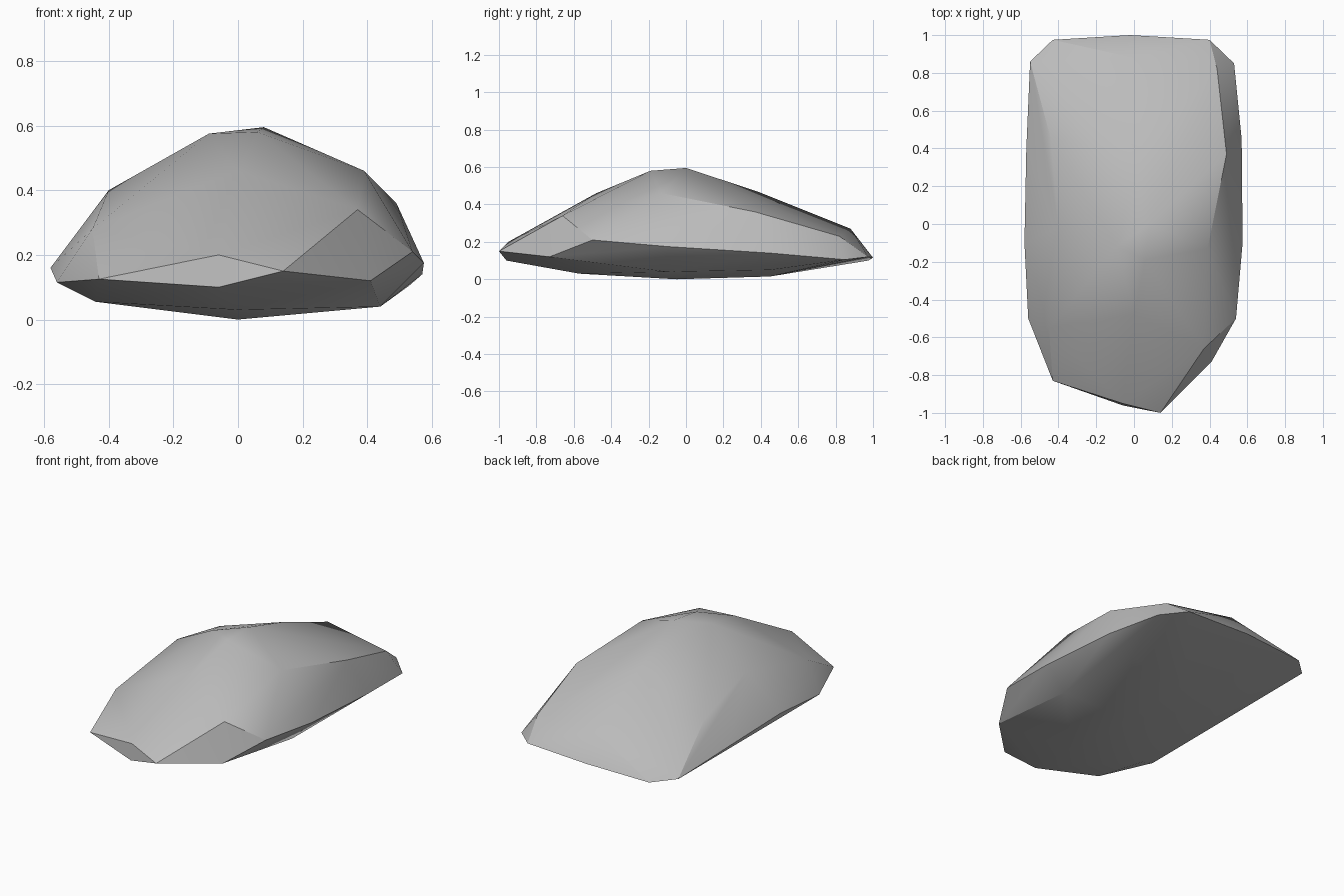
import bpy
import bmesh
import math

default_cube = bpy.data.objects.get("Cube")
if default_cube:
    bpy.data.objects.remove(default_cube, do_unlink=True)


def make_material(name, level):
    """Plain grey material, same colour in viewport and render."""
    material = bpy.data.materials.new(name)
    material.use_nodes = True
    colour = (level, level, level, 1)
    material.diffuse_color = colour
    material.node_tree.nodes["Principled BSDF"].inputs["Base Color"].default_value = colour
    return material


# Corners of the boulder, grouped by the layer of stone they belong to
underside = [
    (0, -.05, 0), (0, -.57, .03), (0, .45, .015),
    (.44, -.1, .04), (.39, .45, .05),
    (-.44, -.45, .055), (-.42, .4, .055),
]
front_rim = [
    (.14, -1, .15), (-.06, -.96, .1), (-.06, -.95, .2), (-.43, -.83, .125),
]
left_rim = [
    (.41, -.73, .12), (.54, -.5, .21), (.575, -.1, .175),
    (.57, .45, .14), (.53, .85, .105),
]
right_rim = [
    (-.56, -.5, .115), (-.58, -.1, .16), (-.57, .4, .14), (-.55, .86, .11),
]
back_rim = [
    (.4, .975, .12), (-.02, 1, .115), (-.43, .975, .1),
]
shoulders = [
    (.37, -.66, .34), (.39, -.13, .46), (.49, .37, .36), (.44, .82, .23),
    (-.45, -.55, .28), (-.4, -.02, .4), (-.44, .45, .29),
]
crown = [
    (0, -.48, .46), (.06, -.19, .58), (-.09, -.12, .575),
    (.08, 0, .595), (.04, .38, .47), (0, .88, .27),
]


def build_boulder(name, layers, material):
    """Wrap a faceted skin around all the corner layers."""
    bm = bmesh.new()
    for layer in layers:
        for corner in layer:
            bm.verts.new(corner)
    bmesh.ops.convex_hull(bm, input=bm.verts)
    loose = [v for v in bm.verts if not v.link_faces]
    bmesh.ops.delete(bm, geom=loose, context='VERTS')
    bmesh.ops.recalc_face_normals(bm, faces=bm.faces)
    mesh = bpy.data.meshes.new(name)
    bm.to_mesh(mesh)
    bm.free()
    mesh.materials.append(material)
    boulder = bpy.data.objects.new(name, mesh)
    bpy.context.collection.objects.link(boulder)
    return boulder


stone = make_material("stone_grey", .5)
boulder = build_boulder(
    "boulder",
    [underside, front_rim, left_rim, right_rim, back_rim, shoulders, crown],
    stone,
)

# Soft shading over the gentle bends, crisp at the strong edges
bpy.ops.object.select_all(action='DESELECT')
boulder.select_set(True)
bpy.context.view_layer.objects.active = boulder
bpy.ops.object.shade_smooth_by_angle(angle=math.radians(28))
